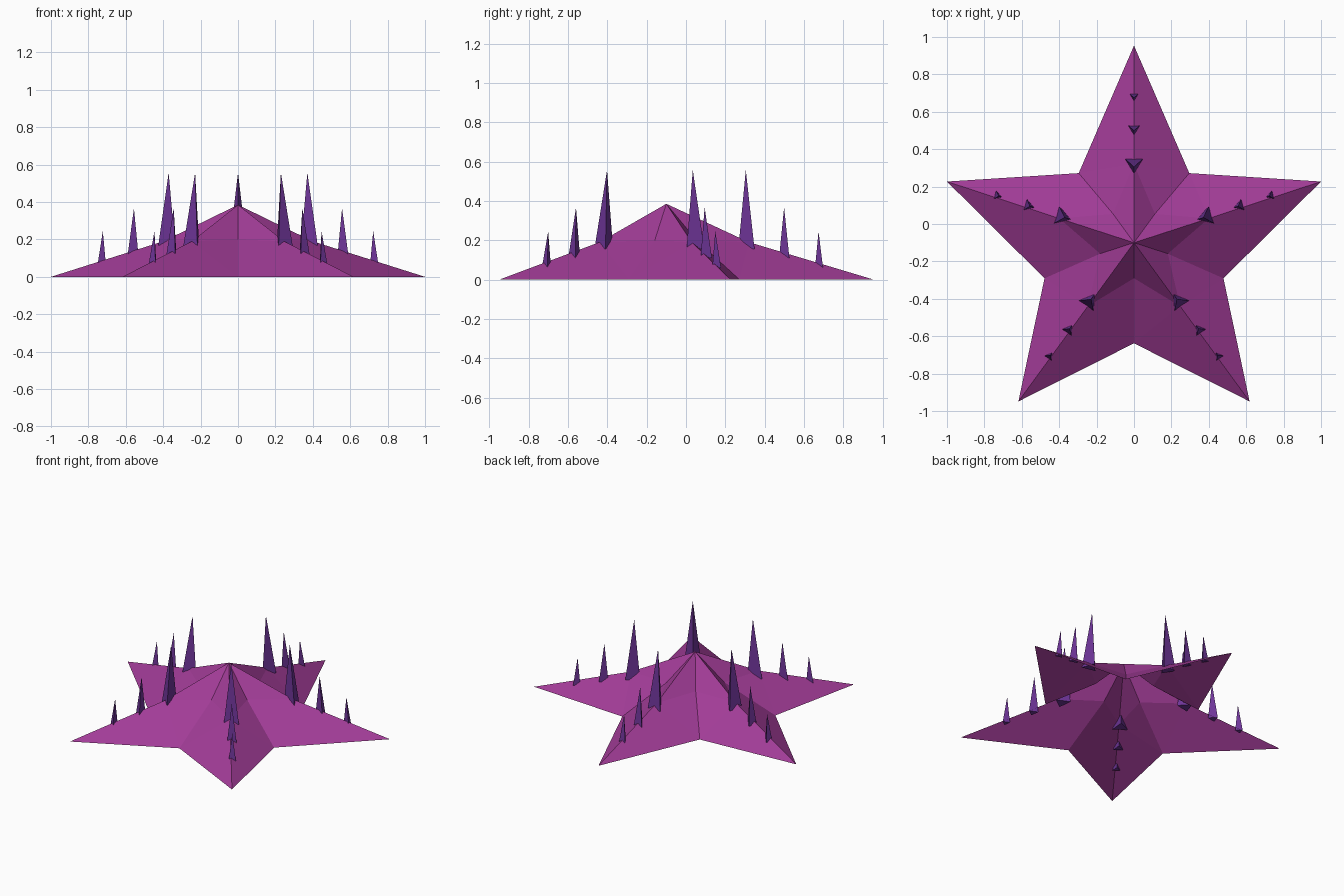
import bpy, bmesh
from math import cos, sin, radians

if "Cube" in bpy.data.objects:
    bpy.data.objects.remove(bpy.data.objects["Cube"])


def material(name, rgb):
    m = bpy.data.materials.new(name)
    m.diffuse_color = (*rgb, 1)
    m.use_nodes = True
    m.node_tree.nodes["Principled BSDF"].inputs["Base Color"].default_value = m.diffuse_color
    return m


def finish(bm, name, mat):
    mesh = bpy.data.meshes.new(name)
    bm.to_mesh(mesh)
    bm.free()
    mesh.materials.append(mat)
    ob = bpy.data.objects.new(name, mesh)
    bpy.context.collection.objects.link(ob)
    return ob


def polar(r, deg, cy, z):
    a = radians(deg)
    return (r * cos(a), cy + r * sin(a), z)


magenta = material("magenta_purple", (0.36, 0.045, 0.31))
violet = material("dark_violet", (0.155, 0.035, 0.31))
ARMS = [90 + 72 * i for i in range(5)]

# Star body: open faceted shell with ridges along the arms and valleys between
bm = bmesh.new()
apex = bm.verts.new((0, -0.1, 0.385))
ridge = [bm.verts.new(polar(0.42, a, -0.1, 0.19)) for a in ARMS]
tip = [bm.verts.new(polar(1.0515, a, -0.098, 0)) for a in ARMS]
valley = [bm.verts.new(polar(0.19, a + 36, -0.1, 0.2)) for a in ARMS]
notch = [bm.verts.new(polar(0.503, a + 36, -0.135, 0)) for a in ARMS]
for i in range(5):
    j = (i + 1) % 5
    bm.faces.new((apex, ridge[i], valley[i]))
    bm.faces.new((apex, valley[i], ridge[j]))
    for f in ((ridge[i], tip[i], notch[i]), (ridge[i], notch[i], valley[i]),
              (ridge[j], notch[i], tip[j]), (ridge[j], valley[i], notch[i])):
        bm.faces.new(f)
finish(bm, "star_body", magenta)

# Spines: three-sided, leaning slightly inward, shrinking toward each arm tip
# (base distance, tip distance, base radius, base z, tip z)
SPINES = [(0.407, 0.390, 0.055, 0.155, 0.557),
          (0.594, 0.585, 0.035, 0.110, 0.367),
          (0.769, 0.760, 0.027, 0.060, 0.245)]
for n, a in enumerate(ARMS):
    for k, (rb, rt, rad, z0, z1) in enumerate(SPINES):
        bm = bmesh.new()
        cx, cy, _ = polar(rb, a, -0.086, 0)
        base = []
        for s in range(3):
            x, y, z = polar(rad, a + 180 + 120 * s, cy, z0)
            base.append(bm.verts.new((cx + x, y, z)))
        top = bm.verts.new(polar(rt, a, -0.086, z1))
        bm.faces.new(base[::-1])
        for s in range(3):
            bm.faces.new((base[s], base[(s + 1) % 3], top))
        finish(bm, f"spine_{n + 1}_{k + 1}", violet)
